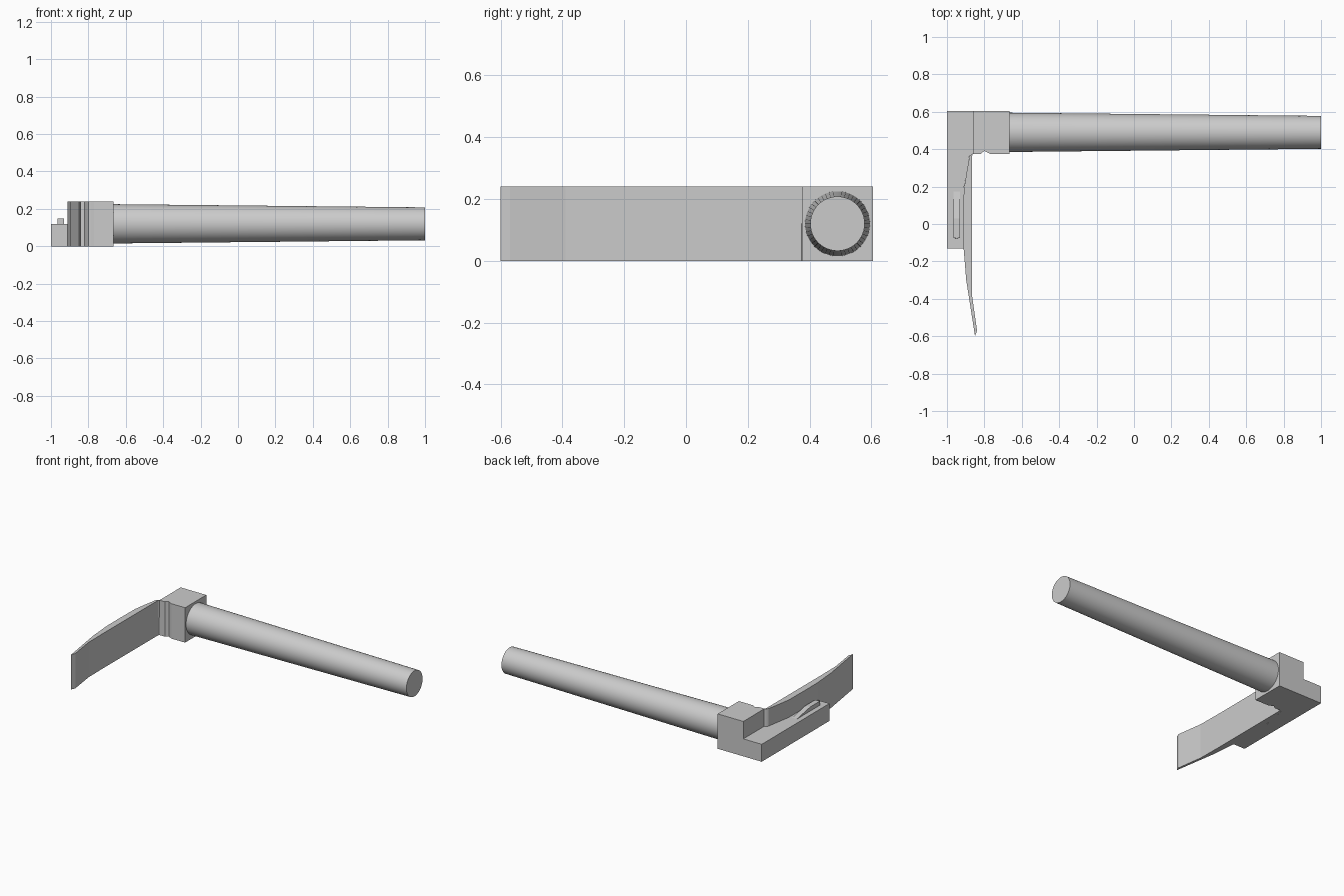
import bpy, bmesh
from math import pi
from mathutils import Matrix, Vector

if "Cube" in bpy.data.objects:
    bpy.data.objects.remove(bpy.data.objects["Cube"])


def prism(name, points, offset):
    """Extrude a closed polygon of 3D points along offset."""
    bm = bmesh.new()
    face = bm.faces.new([bm.verts.new(p) for p in points])
    ext = bmesh.ops.extrude_face_region(bm, geom=[face])["geom"]
    moved = [g for g in ext if isinstance(g, bmesh.types.BMVert)]
    bmesh.ops.translate(bm, verts=moved, vec=Vector(offset))
    if not any(face in e.link_faces and len(e.link_faces) > 1 for e in bm.edges):
        bm.faces.new(face.verts[:]) if not face.is_valid else None
    bmesh.ops.holes_fill(bm, edges=bm.edges[:])
    bmesh.ops.recalc_face_normals(bm, faces=bm.faces[:])
    return finish(name, bm)


def finish(name, bm):
    mesh = bpy.data.meshes.new(name)
    bm.to_mesh(mesh)
    bm.free()
    obj = bpy.data.objects.new(name, mesh)
    bpy.context.collection.objects.link(obj)
    return obj


def plan(pts, z=0.0):
    return [(x, y, z) for x, y in pts]


# Low side arm, running under the step of the head
prism("side_arm", plan([(-1, -0.13), (-0.91, -0.13), (-0.91, 0.19), (-0.895, 0.27),
                        (-0.88, 0.365), (-0.86, 0.375), (-0.86, 0.605), (-1, 0.605)]),
      (0, 0, 0.12))

# Tall socket block with a small groove in its front
prism("socket_block", plan([(-0.86, 0.375), (-0.82, 0.375), (-0.81, 0.383), (-0.8, 0.39),
                            (-0.785, 0.383), (-0.77, 0.375), (-0.665, 0.375),
                            (-0.665, 0.605), (-0.86, 0.605)]), (0, 0, 0.24))

# Curved blade
prism("blade", plan([(-0.86, 0.378), (-0.872, 0.37), (-0.88, 0.36), (-0.896, 0.27),
                     (-0.91, 0.18), (-0.912, 0.0), (-0.911, -0.13), (-0.897, -0.3),
                     (-0.875, -0.44), (-0.85, -0.6), (-0.839, -0.57), (-0.865, -0.39),
                     (-0.867, -0.2), (-0.865, 0.367)]), (0, 0, 0.24))

# Ramp-shaped catch on the arm
x0 = -0.966
prism("arm_catch", [(x0, y, z) for y, z in
                    [(0.18, 0.119), (0.03, 0.148), (-0.075, 0.148), (-0.075, 0.119)]],
      (0.036, 0, 0))

# Small pin in the front of the catch
bm = bmesh.new()
bmesh.ops.create_cone(bm, cap_ends=True, segments=12, radius1=0.008, radius2=0.008, depth=0.01,
                      matrix=Matrix.Translation((-0.948, -0.073, 0.135)) @ Matrix.Rotation(pi / 2, 4, 'X'))
finish("catch_pin", bm)

# Tapered handle
bm = bmesh.new()
bmesh.ops.create_cone(bm, cap_ends=True, segments=48, radius1=0.105, radius2=0.088, depth=1.67,
                      matrix=Matrix.Translation((0.165, 0.49, 0.12)) @ Matrix.Rotation(pi / 2, 4, 'Y'))
handle = finish("handle", bm)
bpy.context.view_layer.objects.active = handle
handle.select_set(True)
bpy.ops.object.shade_smooth_by_angle()
